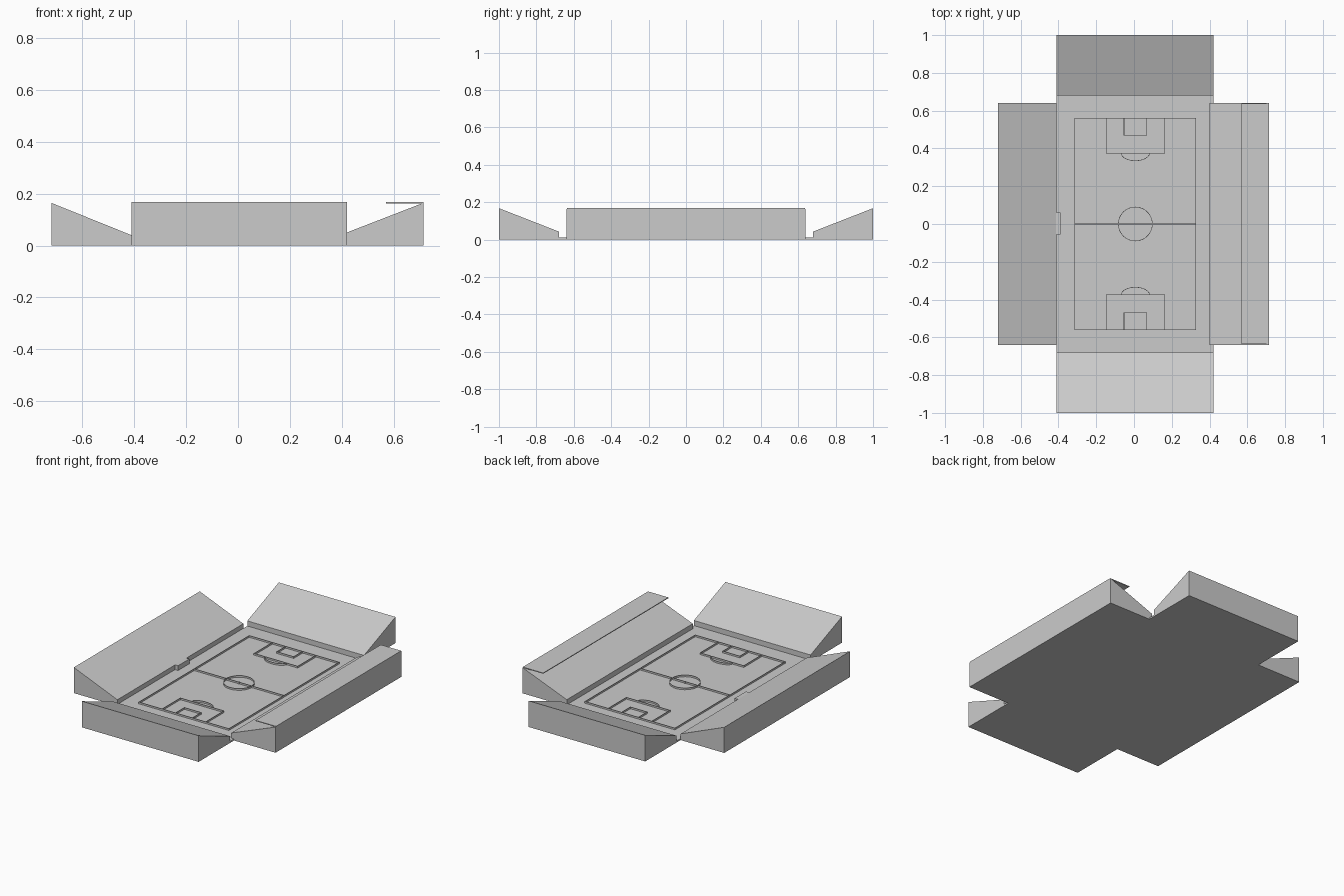
import bpy, bmesh, math
from mathutils import Vector

cube = bpy.data.objects.get("Cube")
if cube:
    bpy.data.objects.remove(cube, do_unlink=True)

grey = bpy.data.materials.new("light_grey")
grey.use_nodes = True
COL = (0.6, 0.6, 0.6, 1)
grey.diffuse_color = COL
grey.node_tree.nodes["Principled BSDF"].inputs["Base Color"].default_value = COL

GROUND = 0.01     # top of the ground slab
LINE_H = 0.011    # height of the raised pitch lines
LINE_W = 0.003


def finish(name, bm):
    bmesh.ops.recalc_face_normals(bm, faces=bm.faces)
    mesh = bpy.data.meshes.new(name)
    bm.to_mesh(mesh)
    bm.free()
    mesh.materials.append(grey)
    obj = bpy.data.objects.new(name, mesh)
    bpy.context.collection.objects.link(obj)
    return obj


def prism(name, profile, sweep):
    """Extrude a closed profile of 3D points along the sweep vector."""
    bm = bmesh.new()
    face = bm.faces.new([bm.verts.new(p) for p in profile])
    ext = bmesh.ops.extrude_face_region(bm, geom=[face])
    verts = [g for g in ext["geom"] if isinstance(g, bmesh.types.BMVert)]
    bmesh.ops.translate(bm, verts=verts, vec=sweep)
    return finish(name, bm)


def box(name, x0, x1, y0, y1, z0, z1):
    base = [(x0, y0, z0), (x1, y0, z0), (x1, y1, z0), (x0, y1, z0)]
    return prism(name, base, (0, 0, z1 - z0))


def line(name, pts, closed=False):
    """Thin raised marking that follows a path on the pitch."""
    pts = [Vector(p) for p in pts]
    n = len(pts)
    left, right = [], []
    for i, p in enumerate(pts):
        a = pts[(i - 1) % n] if closed or i > 0 else p
        b = pts[(i + 1) % n] if closed or i < n - 1 else p
        d1 = (p - a).normalized() if a != p else (b - p).normalized()
        d2 = (b - p).normalized() if b != p else d1
        n1, n2 = Vector((-d1.y, d1.x)), Vector((-d2.y, d2.x))
        m = (n1 + n2).normalized()
        m *= LINE_W / 2 / max(m.dot(n1), 0.3)
        left.append(p + m)
        right.append(p - m)
    bm = bmesh.new()
    rings = []
    for l, r in zip(left, right):
        rings.append([bm.verts.new((q.x, q.y, z)) for q, z in
                      ((l, GROUND - 0.002), (r, GROUND - 0.002),
                       (r, GROUND + LINE_H), (l, GROUND + LINE_H))])
    for i in range(n if closed else n - 1):
        a, b = rings[i], rings[(i + 1) % n]
        for k in range(4):
            bm.faces.new((a[k], a[(k + 1) % 4], b[(k + 1) % 4], b[k]))
    if not closed:
        bm.faces.new(rings[0])
        bm.faces.new(rings[-1])
    return finish(name, bm)


# Ground slab
box("ground", -0.41, 0.42, -0.68, 0.68, 0, GROUND)

# End stands: sloped wedges rising away from the pitch
for name, s in (("front_stand", -1), ("back_stand", 1)):
    prism(name, [(-0.41, s * y, z) for y, z in
                 ((0.68, 0), (1, 0), (1, 0.168), (0.68, 0.043))], (0.83, 0, 0))

# Side stands
for name, inner, outer, low in (("right_side_stand", -0.41, -0.72, 0.04),
                                ("left_side_stand", 0.40, 0.715, 0.043)):
    prism(name, [(x, -0.64, z) for x, z in
                 ((inner, 0), (outer, 0), (outer, 0.165), (inner, low))], (0, 1.28, 0))

# Flat roof over the rear rows of one side, and the players' tunnel opposite
box("stand_roof", 0.57, 0.715, -0.635, 0.637, 0.163, 0.168)
box("tunnel", -0.415, -0.388, -0.055, 0.06, 0, 0.041)

# Pitch markings
CX = 0.007
line("touchline", [(CX - 0.32, -0.56), (CX + 0.32, -0.56),
                   (CX + 0.32, 0.56), (CX - 0.32, 0.56)], closed=True)
line("halfway_line", [(CX - 0.32, 0), (CX + 0.32, 0)])
line("centre_circle", [(CX + 0.09 * math.cos(t * math.tau / 32),
                        0.09 * math.sin(t * math.tau / 32)) for t in range(32)], closed=True)
box("centre_spot", CX - 0.004, CX + 0.004, -0.004, 0.004, GROUND, GROUND + LINE_H + 0.001)

for end, s in (("front", -1), ("back", 1)):
    for part, half, depth in (("penalty_box", 0.155, 0.185), ("goal_box", 0.06, 0.09)):
        line(f"{end}_{part}", [(CX - half, s * 0.56), (CX - half, s * (0.56 - depth)),
                               (CX + half, s * (0.56 - depth)), (CX + half, s * 0.56)])
    # Arc on the edge of the penalty box
    line(f"{end}_penalty_arc",
         [(CX + 0.075 * math.cos(math.pi * t / 12),
           s * (0.375 - 0.04 * math.sin(math.pi * t / 12))) for t in range(13)])
